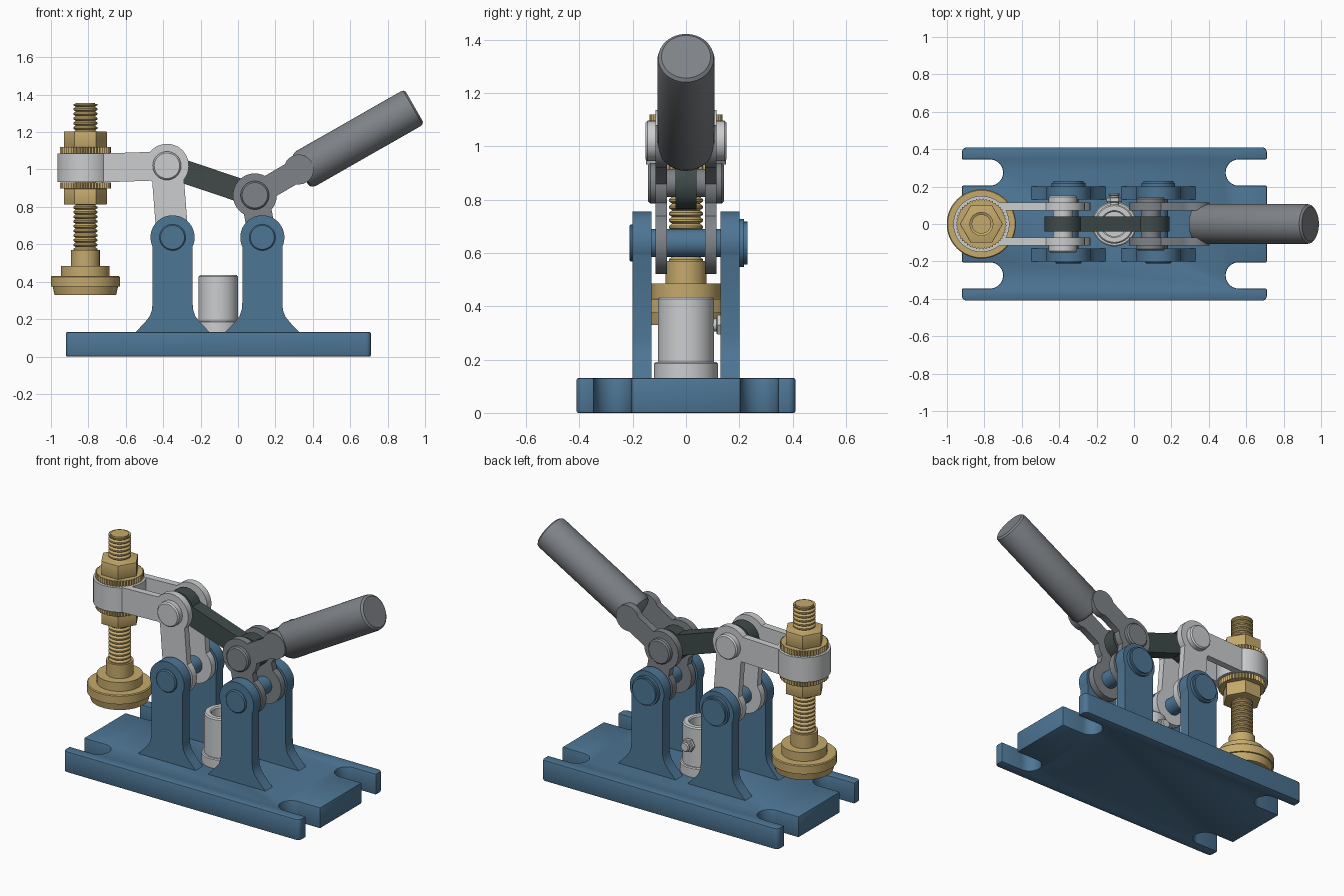
import bpy, bmesh
from math import sin, cos, asin, atan2, pi, radians
from mathutils import Matrix, Vector

cube = bpy.data.objects.get("Cube")
if cube:
    bpy.data.objects.remove(cube)


def material(name, r, g, b):
    m = bpy.data.materials.new(name)
    m.use_nodes = True
    m.diffuse_color = (r, g, b, 1)
    m.node_tree.nodes["Principled BSDF"].inputs["Base Color"].default_value = (r, g, b, 1)
    return m


BLUE = material("painted blue", .075, .18, .30)
SILVER = material("light silver", .60, .61, .62)
GREY = material("medium grey", .21, .225, .245)
DARK = material("dark slate", .05, .07, .068)
BRASS = material("brass", .56, .40, .15)


def finish(bm, name, mat, matrix=None, smooth=35):
    bmesh.ops.recalc_face_normals(bm, faces=bm.faces)
    if matrix:
        bm.transform(matrix)
    me = bpy.data.meshes.new(name)
    bm.to_mesh(me)
    bm.free()
    me.materials.append(mat)
    me.shade_smooth()
    me.set_sharp_from_angle(angle=radians(smooth))
    ob = bpy.data.objects.new(name, me)
    bpy.context.collection.objects.link(ob)
    return ob


def prism(name, outline, lo, hi, mat, upright=False, bevel=0.0):
    """Extrude a 2D outline: along z, or along y when upright."""
    bm = bmesh.new()
    place = (lambda u, v, d: (u, d, v)) if upright else (lambda u, v, d: (u, v, d))
    face = bm.faces.new([bm.verts.new(place(u, v, lo)) for u, v in outline])
    grown = bmesh.ops.extrude_face_region(bm, geom=[face])["geom"]
    moved = [v for v in grown if isinstance(v, bmesh.types.BMVert)]
    bmesh.ops.translate(bm, verts=moved, vec=place(0, 0, hi - lo))
    bmesh.ops.recalc_face_normals(bm, faces=bm.faces)
    if bevel:
        rims = [e for e in bm.edges if e.calc_face_angle(0) > 1.2]
        bmesh.ops.bevel(bm, geom=rims, offset=bevel, segments=2, profile=.5, affect='EDGES')
    return finish(bm, name, mat)


def lathe(name, profile, mat, matrix, seg=40):
    """Turn (radius, height) points around local z; radius 0 closes an end."""
    bm = bmesh.new()
    rings = []
    for r, h in profile:
        n = seg if r > 0 else 1
        rings.append([bm.verts.new((r * cos(2 * pi * i / seg), r * sin(2 * pi * i / seg), h))
                      for i in range(n)])
    for a, b in zip(rings, rings[1:]):
        for i in range(seg):
            quad = [a[i % len(a)], a[(i + 1) % len(a)], b[(i + 1) % len(b)], b[i % len(b)]]
            bm.faces.new(list(dict.fromkeys(quad)))
    return finish(bm, name, mat, matrix)


def rod(r, lo, hi, ch=0.006):
    return [(0, lo), (r - ch, lo), (r, lo + ch), (r, hi - ch), (r - ch, hi), (0, hi)]


def arc(cx, cz, r, a0, a1, n=20):
    return [(cx + r * cos(a0 + (a1 - a0) * i / n), cz + r * sin(a0 + (a1 - a0) * i / n))
            for i in range(n + 1)]


def link_outline(hub, r, arms):
    """Round hub with bars; each arm is (end point, end radius or 0 for square, half width)."""
    h = Vector(hub)
    info = sorted((atan2(e[1] - h.y, e[0] - h.x) % (2 * pi), e, er, w) for e, er, w in arms)
    pts = []
    for i, (a, e, er, w) in enumerate(info):
        if er:
            gap = pi - asin(w / er)
            pts += arc(*e, er, a - gap, a + gap)
        else:
            side = Vector((-sin(a), cos(a))) * w
            pts += [tuple(Vector(e) - side), tuple(Vector(e) + side)]
        nxt = info[(i + 1) % len(info)]
        stop = nxt[0] - asin(nxt[3] / r) + (2 * pi if i == len(info) - 1 else 0)
        pts += arc(*h, r, a + asin(w / r), stop)
    return pts


def along_y(x, z):
    return Matrix.Translation((x, 0, z)) @ Matrix.Rotation(-pi / 2, 4, 'X')


def at(x, z=0):
    return Matrix.Translation((x, 0, z))


# Base plate with four open slots
CX = -.105
quarter = [(.815, .205)] + arc(.665, .275, .07, -pi / 2, -3 * pi / 2)
quarter += [(.815, .345)] + arc(.79, .385, .025, 0, pi / 2, 5)
half = quarter + [(-x, y) for x, y in reversed(quarter)]
outline = half + [(x, -y) for x, y in reversed(half)]
prism("base_plate", [(x + CX, y) for x, y in outline], 0, .13, BLUE, bevel=.006)

# Pivot centres
FRONT_LOW, REAR_LOW = (-.35, .637), (.13, .637)
FRONT_HIGH, REAR_HIGH = (-.38, 1.02), (.09, .862)

# Bracket plates with flared feet, and their pins
foot = [(.2, .128), (.15, .18), (.122, .215), (.11, .25), (.107, .29)]
for label, (px, pz) in (("front", FRONT_LOW), ("rear", REAR_LOW)):
    t = asin(.107 / .118)
    profile = [(px + x, z) for x, z in foot] + arc(px, pz, .118, t - pi / 2, 3 * pi / 2 - t, 32)
    profile += [(px - x, z) for x, z in reversed(foot)]
    for side, lo in (("left", .13), ("right", -.20)):
        prism(f"{label}_bracket_{side}", profile, lo, lo + .07, BLUE, True)
    pin = [(0, -.212), (.064, -.212), (.07, -.206), (.07, -.198), (.053, -.198),
           (.053, .2), (.09, .2), (.09, .218), (.08, .218), (.08, .23), (0, .23)]
    lathe(f"{label}_lower_pin", pin, BLUE, along_y(px, pz))

# Paired clamp arm plates and handle plates
clamp = link_outline(FRONT_HIGH, .117, [((-.735, 1.008), 0, .077), (FRONT_LOW, .117, .085)])
lever = link_outline(REAR_HIGH, .117, [((.325, 1.0), .08, .062), (REAR_LOW, .117, .075)])
for side, lo in (("left", .072), ("right", -.114)):
    prism(f"clamp_arm_{side}", clamp, lo, lo + .042, SILVER, True)
    prism(f"handle_plate_{side}", lever, lo, lo + .042, GREY, True)

# Centre link and upper pins
prism("centre_link", link_outline(FRONT_HIGH, .1, [(REAR_HIGH, .1, .062)]), -.04, .04, DARK, True)
for label, pos, mat, y in (("front", FRONT_HIGH, SILVER, .152), ("rear", REAR_HIGH, GREY, .142)):
    pin = [(0, -y), (.068, -y), (.076, -y + .008), (.076, -.112), (.053, -.112),
           (.053, .112), (.076, .112), (.076, y - .008), (.068, y), (0, y)]
    lathe(f"{label}_upper_pin", pin, mat, along_y(*pos))

# Handle grip
grip = at(.335, .989) @ Matrix.Rotation(radians(60.3), 4, 'Y')
lathe("handle_grip", [(0, 0), (.08, 0), (.098, .008), (.107, .03), (.107, .675),
                      (.104, .69), (.092, .7), (0, .7)], GREY, grip, 48)

# Spindle holder ring
SX = -.816
ring = [(.125, .932), (.15, .932), (.15, 1.085), (.125, 1.085), (.125, .932)]
lathe("spindle_ring", ring, SILVER, at(SX), 48)

# Threaded spindle
thread = [(0, .55)]
z = .56
while z < 1.34:
    thread += [(.052, z), (.064, z + .008), (.064, z + .016)]
    z += .025
lathe("spindle", thread + [(.052, 1.345), (.052, 1.355), (0, 1.355)], BRASS, at(SX), 32)

# Hex nuts with knurled washers
hexagon = arc(SX, 0, .115, 0, 5 * pi / 3, 5)
teeth = 48
knurl = []
for i in range(2 * teeth):
    a, r = pi * i / teeth, (.137 if i % 2 else .128)
    knurl.append((SX + r * cos(a), r * sin(a)))
for label, nut, washer in (("upper", 1.118, 1.085), ("lower", .812, .897)):
    prism(f"{label}_nut", hexagon, nut, nut + .086, BRASS, bevel=.004)
    prism(f"{label}_washer", knurl, washer, washer + .034, BRASS)

# Pressure foot
lathe("pressure_foot", [(0, .33), (.165, .33), (.175, .375), (.185, .375), (.185, .425),
                        (.18, .43), (.13, .43), (.13, .485), (.077, .485), (.077, .57),
                        (0, .57)], BRASS, at(SX), 48)

# Hollow cylinder with flange and side fitting
lathe("cylinder", [(0, .128), (.12, .128), (.12, .185), (.114, .19), (.105, .19), (.105, .427),
                   (.098, .435), (.072, .435), (.065, .428), (.065, .19), (0, .19)],
      SILVER, at(CX), 48)
side = along_y(CX, .33)
lathe("fitting_stem", rod(.024, .09, .165), SILVER, side, 20)
lathe("fitting_nut", rod(.042, .115, .142, .004), SILVER, side, 6)
lathe("fitting_tip", rod(.03, .15, .166), SILVER, side, 20)
